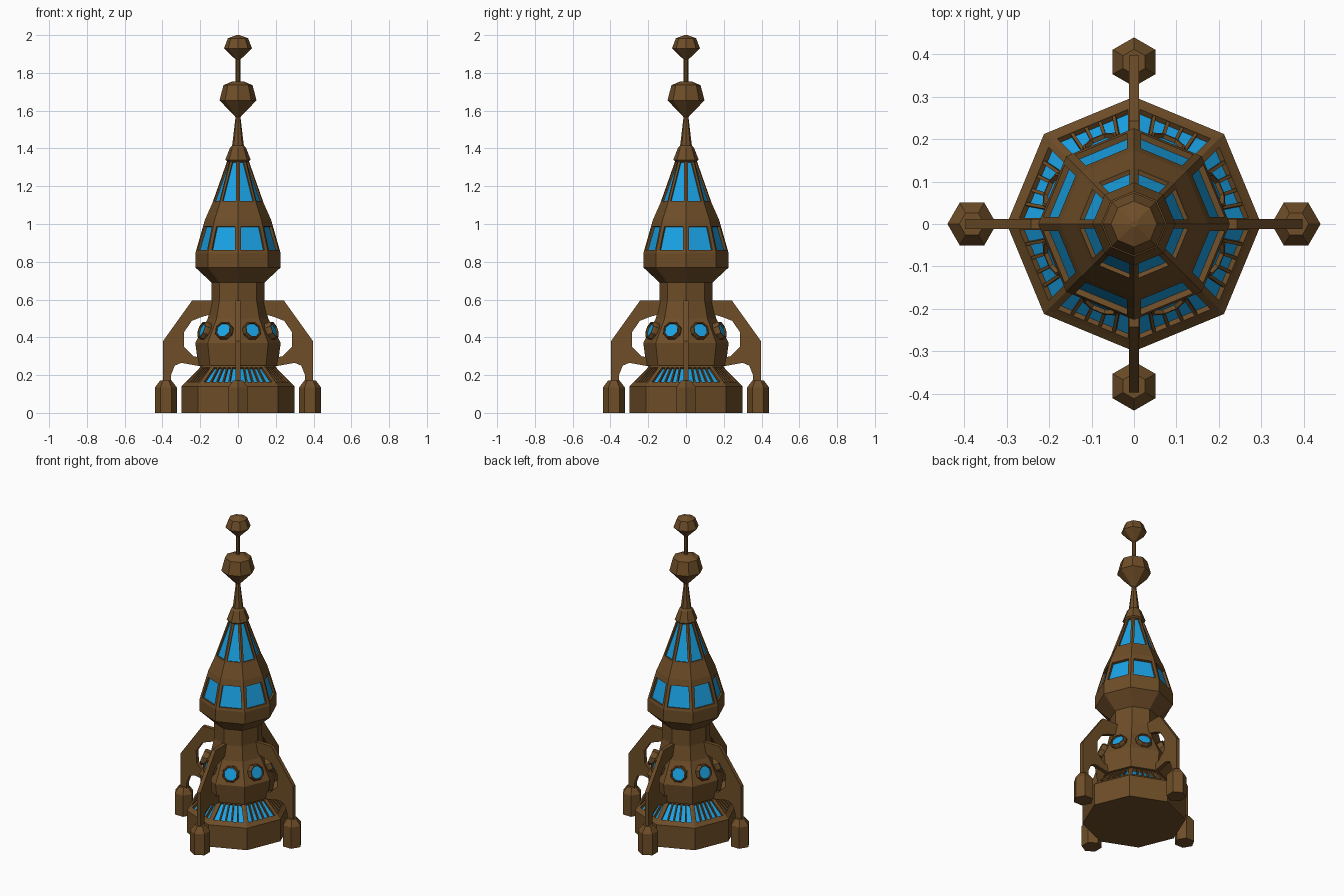
import bpy, bmesh, math
from mathutils import Vector, Matrix

if "Cube" in bpy.data.objects:
    bpy.data.objects.remove(bpy.data.objects["Cube"])


def material(name, col):
    m = bpy.data.materials.new(name)
    m.diffuse_color = (*col, 1)
    m.use_nodes = True
    m.node_tree.nodes["Principled BSDF"].inputs["Base Color"].default_value = m.diffuse_color
    return m


BROWN = material("bronze_brown", (0.156, 0.075, 0.021))
BLUE = material("window_blue", (0.010, 0.36, 0.78))


def finish(bm, name):
    me = bpy.data.meshes.new(name)
    bm.to_mesh(me)
    bm.free()
    me.materials.append(BROWN)
    me.materials.append(BLUE)
    ob = bpy.data.objects.new(name, me)
    bpy.context.collection.objects.link(ob)
    return ob


def ring_point(r, z, k, n=8):
    a = 2 * math.pi * k / n
    return Vector((r * math.cos(a), r * math.sin(a), z))


def lathe(name, profile, n=8, windows=(), mat=None):
    """Faceted turning of (radius, z); windows = (band, frame, depth) insets."""
    bm = bmesh.new()
    rings = [[bm.verts.new(ring_point(r, z, k, n)) for k in range(n)] for r, z in profile]
    bands = []
    for a, b in zip(rings, rings[1:]):
        bands.append([bm.faces.new((a[k], a[(k + 1) % n], b[(k + 1) % n], b[k])) for k in range(n)])
    bm.faces.new(rings[0][::-1])
    bm.faces.new(rings[-1])
    bm.normal_update()
    for band, frame, depth in windows:
        fs = bands[band]
        bmesh.ops.inset_individual(bm, faces=fs, thickness=frame, use_even_offset=True)
        bmesh.ops.inset_individual(bm, faces=fs, thickness=0.0005, depth=-depth, use_even_offset=True)
        for f in fs:
            f.material_index = 1
    if mat is not None:
        bm.transform(mat)
    return finish(bm, name)


# Base with a sloping band of recessed windows
LOW, HIGH = (0.287, 0.152), (0.19, 0.252)
lathe("base", [(0.30, 0), (0.30, 0.14), LOW, HIGH], windows=[(2, 0.015, 0.014)])

# Slats dividing the base windows
bm = bmesh.new()
for k in range(8):
    a0, a1 = ring_point(*LOW, k), ring_point(*LOW, k + 1)
    b0, b1 = ring_point(*HIGH, k), ring_point(*HIGH, k + 1)
    tan = (a1 - a0).normalized()
    for i in range(1, 5):
        t = 0.08 + 0.84 * i / 5
        p, q = a0.lerp(a1, t), b0.lerp(b1, t)
        up = (q - p).normalized()
        nrm = tan.cross(up).normalized()
        m = Matrix((tan, up, nrm)).transposed().to_4x4()
        m.translation = (p + q) / 2 - nrm * 0.009
        bmesh.ops.create_cube(bm, size=1, matrix=m @ Matrix.Diagonal((0.008, (q - p).length - 0.02, 0.014, 1)))
finish(bm, "base_window_slats")

# Waist and neck
lathe("waist", [(0.21, 0.25), (0.226, 0.37), (0.16, 0.50), (0.14, 0.59), (0.14, 0.70)])

# Portholes: one on each side of the waist
for k in range(8):
    a = math.pi / 8 + k * math.pi / 4
    d = Vector((math.cos(a), math.sin(a), math.tan(math.radians(20)))).normalized()
    m = Matrix.Translation((0.198 * math.cos(a), 0.198 * math.sin(a), 0.437)) @ \
        d.to_track_quat('Z', 'Y').to_matrix().to_4x4() @ Matrix.Rotation(math.pi / 8, 4, 'Z')
    bm = bmesh.new()
    prof = [(0.05, -0.04), (0.05, 0.0), (0.045, 0.013), (0.039, 0.013), (0.038, 0.003)]
    rings = [[bm.verts.new(ring_point(r, z, j)) for j in range(8)] for r, z in prof]
    for lo, hi in zip(rings, rings[1:]):
        for j in range(8):
            bm.faces.new((lo[j], lo[(j + 1) % 8], hi[(j + 1) % 8], hi[j]))
    bm.faces.new(rings[0][::-1])
    bm.faces.new(rings[-1]).material_index = 1
    bm.transform(m)
    finish(bm, f"porthole_{k + 1}")

# Head with two window bands
lathe("head", [(0.14, 0.69), (0.226, 0.77), (0.226, 0.845), (0.18, 1.005),
               (0.174, 1.025), (0.136, 1.11), (0.055, 1.34)],
      windows=[(2, 0.018, 0.014), (5, 0.012, 0.010)])

# Spire, with two faceted knobs joined by a rod
lathe("spire", [(0.05, 1.325), (0.067, 1.34), (0.042, 1.405), (0.031, 1.415), (0.012, 1.575)])
lathe("lower_knob", [(0.012, 1.565), (0.098, 1.655), (0.077, 1.735), (0.03, 1.755)])
lathe("spire_rod", [(0.012, 1.74), (0.012, 1.885)])
lathe("top_knob", [(0.012, 1.87), (0.074, 1.93), (0.054, 1.983), (0.008, 2.0)])

# Four landing fins with hexagonal feet
OUTLINE = [(0.12, 0.595), (0.243, 0.595), (0.397, 0.38), (0.397, 0.165), (0.355, 0.165),
           (0.355, 0.20), (0.335, 0.25), (0.30, 0.265), (0.19, 0.245),
           (0.19, 0.29), (0.235, 0.30), (0.285, 0.35), (0.287, 0.425),
           (0.245, 0.487), (0.20, 0.505), (0.12, 0.53)]
for k, side in enumerate(("right", "back", "left", "front")):
    rot = Matrix.Rotation(k * math.pi / 2, 4, 'Z')
    bm = bmesh.new()
    f = bm.faces.new([bm.verts.new((x, -0.012, z)) for x, z in OUTLINE])
    ext = bmesh.ops.extrude_face_region(bm, geom=[f])
    bmesh.ops.translate(bm, vec=(0, 0.024, 0),
                        verts=[v for v in ext["geom"] if isinstance(v, bmesh.types.BMVert)])
    bmesh.ops.recalc_face_normals(bm, faces=bm.faces)
    bm.transform(rot)
    finish(bm, f"{side}_fin")
    lathe(f"{side}_foot", [(0.058, 0), (0.058, 0.135), (0.03, 0.172)], n=6,
          mat=rot @ Matrix.Translation((0.382, 0, 0)))
